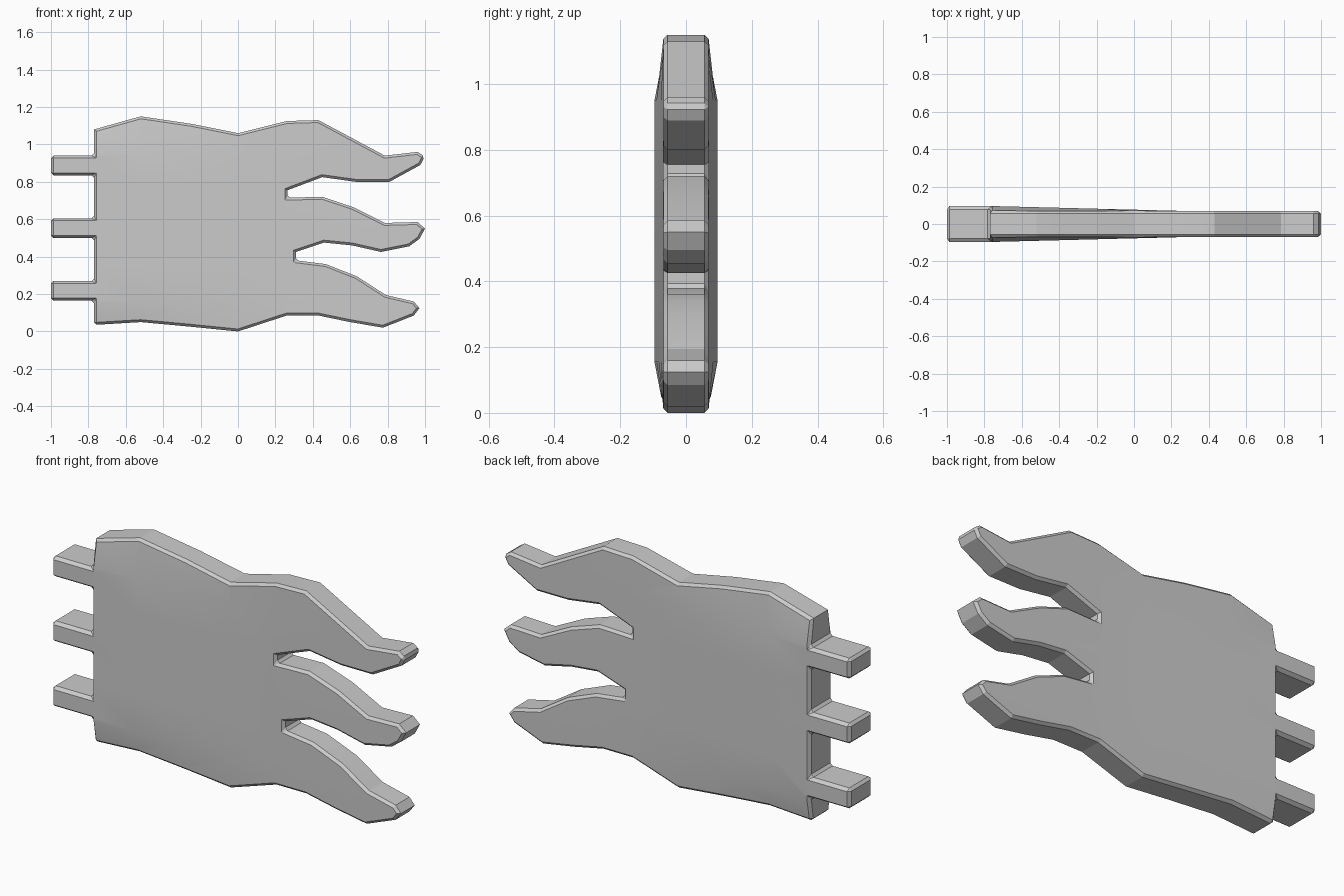
import bpy, bmesh, math

if "Cube" in bpy.data.objects:
    bpy.data.objects.remove(bpy.data.objects["Cube"])

RIM = 0.069      # half thickness at the thin rim and fingers
PALM = 0.096     # half thickness at the tab end

# Outline clockwise (x, z): top edge, three fingers, bottom edge
outline = [
    (-0.77, 1.08), (-0.52, 1.15), (-0.25, 1.11), (0, 1.06), (0.26, 1.125), (0.43, 1.13),
    (0.785, 0.94), (0.96, 0.96), (0.998, 0.935), (0.975, 0.89), (0.81, 0.80), (0.63, 0.80),
    (0.45, 0.825), (0.265, 0.755), (0.265, 0.715),
    (0.45, 0.72), (0.615, 0.665), (0.785, 0.58), (0.96, 0.585), (1.0, 0.55), (0.97, 0.495),
    (0.915, 0.455), (0.765, 0.425), (0.61, 0.46), (0.46, 0.475), (0.31, 0.425), (0.31, 0.38),
    (0.47, 0.36), (0.635, 0.295), (0.79, 0.195), (0.94, 0.16), (0.97, 0.125), (0.94, 0.085),
    (0.775, 0.02), (0.6, 0.05), (0.43, 0.085), (0.26, 0.085),
    (0, 0.0), (-0.25, 0.025), (-0.52, 0.05), (-0.77, 0.035),
]
# Three tabs on the left edge
for z0, z1 in ((0.165, 0.27), (0.50, 0.605), (0.835, 0.94)):
    outline += [(-0.77, z0), (-1, z0), (-1, z1), (-0.77, z1)]

# Flat slab
bm = bmesh.new()
face = bm.faces.new([bm.verts.new((x, -RIM, z)) for x, z in outline])
ext = bmesh.ops.extrude_face_region(bm, geom=[face], use_keep_orig=True)
for v in ext["geom"]:
    if isinstance(v, bmesh.types.BMVert):
        v.co.y = RIM
bmesh.ops.recalc_face_normals(bm, faces=bm.faces[:])

# Chamfered rim
sharp = [e for e in bm.edges if e.calc_face_angle(0) > math.radians(80)]
bmesh.ops.bevel(bm, geom=sharp, offset=0.013, offset_type='OFFSET', segments=1,
                profile=0.5, affect='EDGES', clamp_overlap=True)

# Cut lines so the faces can swell
cuts = [((x, 0, 0), (1, 0, 0)) for x in (-0.76, -0.52, -0.25, 0.0, 0.25)]
cuts += [((0, 0, z), (0, 0, 1)) for z in (0.155, 0.34, 0.55, 0.76, 0.95)]
for co, no in cuts:
    bmesh.ops.bisect_plane(bm, geom=bm.verts[:] + bm.edges[:] + bm.faces[:],
                           dist=1e-4, plane_co=co, plane_no=no)

# Thicken towards the tabs, staying thin at the top and bottom edges
for v in bm.verts:
    fx = min(1, max(0, (0.3 - v.co.x) / 1.06))
    out = max(0, 0.155 - v.co.z, v.co.z - 0.95)
    fz = max(0, 1 - out / 0.14)
    v.co.y *= 1 + (PALM / RIM - 1) * fx * fz

mesh = bpy.data.meshes.new("clawed_hand")
bm.normal_update()
bm.to_mesh(mesh)
bm.free()
hand = bpy.data.objects.new("clawed_hand", mesh)
bpy.context.collection.objects.link(hand)
bpy.context.view_layer.objects.active = hand
hand.select_set(True)
bpy.ops.object.shade_smooth_by_angle(angle=math.radians(15))
